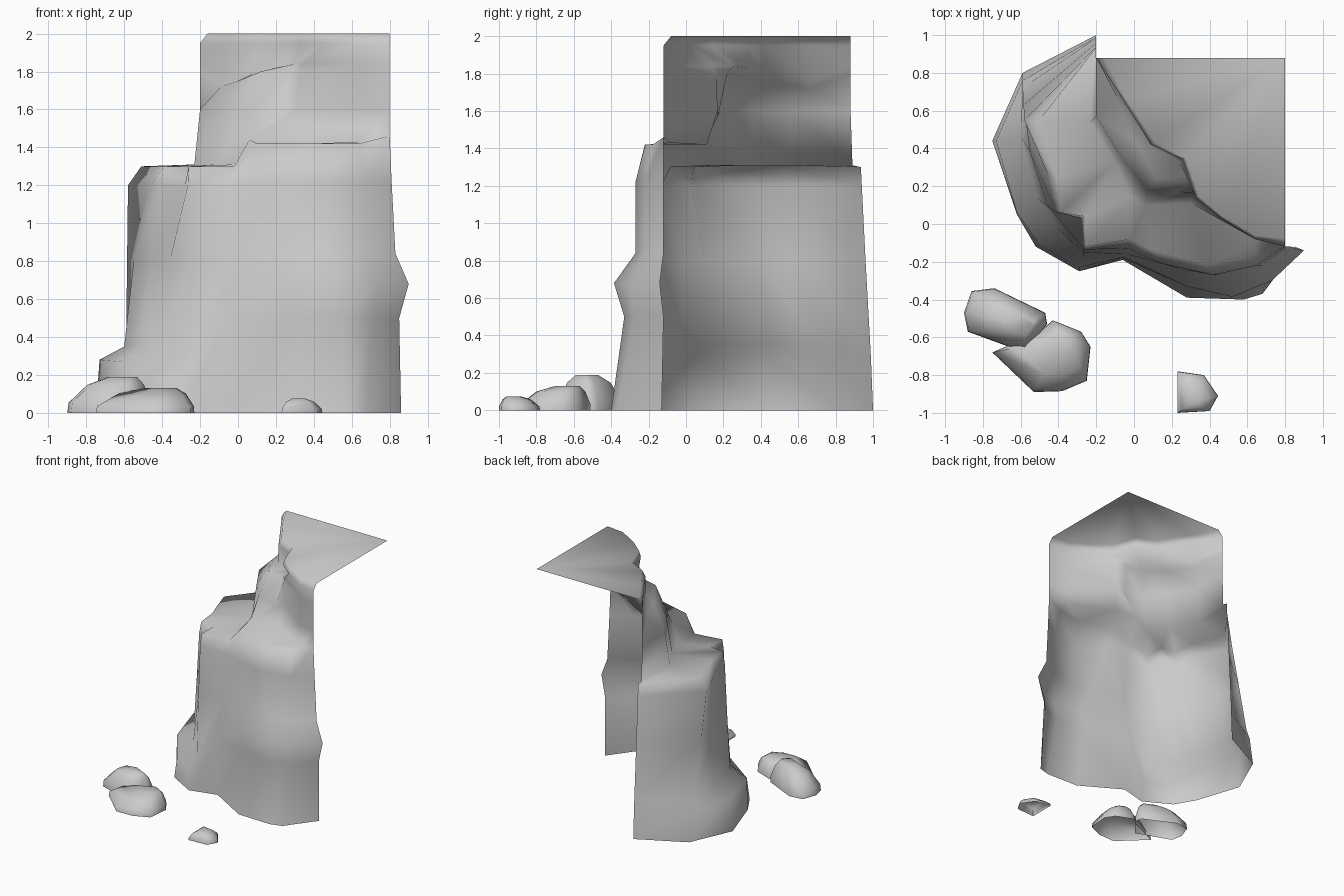
import bpy, bmesh, math

if "Cube" in bpy.data.objects:
    bpy.data.objects.remove(bpy.data.objects["Cube"])


def make(name, verts, faces, angle):
    """Mesh object with doubles welded and smooth shading."""
    mesh = bpy.data.meshes.new(name)
    mesh.from_pydata(verts, [], faces)
    bm = bmesh.new()
    bm.from_mesh(mesh)
    bmesh.ops.remove_doubles(bm, verts=bm.verts, dist=.002)
    bm.to_mesh(mesh)
    bm.free()
    ob = bpy.data.objects.new(name, mesh)
    bpy.context.collection.objects.link(ob)
    bpy.ops.object.select_all(action='DESELECT')
    ob.select_set(True)
    bpy.context.view_layer.objects.active = ob
    bpy.ops.object.shade_smooth_by_angle(angle=math.radians(angle))


def lift(rows):
    """Rows (z, points) to 3D points; a point may carry its own z."""
    return [[(p[0], p[1], p[2] if len(p) > 2 else z) for p in pts] for z, pts in rows]


def loft(rows, start=0):
    n = len(rows[0])
    verts = [p for row in rows for p in row]
    faces = [(start + i * n + j, start + i * n + j + 1,
              start + (i + 1) * n + j + 1, start + (i + 1) * n + j)
             for i in range(len(rows) - 1) for j in range(n - 1)]
    return verts, faces


def rock(name, outline, height, peak):
    """Hollow boulder: base outline drawn in towards a flattened peak."""
    n = len(outline)
    verts = [(peak[0] + (x - peak[0]) * s, peak[1] + (y - peak[1]) * s, height * t)
             for s, t in ((1, 0), (.98, .28), (.68, .78), (.34, 1)) for x, y in outline]
    faces = [(r * n + j, r * n + (j + 1) % n, (r + 1) * n + (j + 1) % n, (r + 1) * n + j)
             for r in range(3) for j in range(n)]
    faces.append(tuple(range(3 * n, 4 * n)))
    make(name, verts, faces, 80)


# Left buttress: low foot, notch cut into its front corner near the top
left = lift([
    (0, [(-.2, 1), (-.59, .8), (-.75, .44), (-.62, .05), (-.52, -.12), (-.29, -.25), (-.06, -.19)]),
    (.25, [(-.2, .99), (-.59, .76), (-.73, .44, .28), (-.62, .06, .27), (-.5, -.11, .18),
           (-.29, -.23, .16), (-.06, -.18, .5)]),
    (.35, [(-.2, .985), (-.59, .72), (-.6, .46), (-.51, .13), (-.41, -.02, .3), (-.27, -.17, .3),
           (-.055, -.175, .68)]),
    (.8, [(-.2, .96), (-.585, .63), (-.55, .38), (-.46, .1), (-.36, -.02), (-.27, -.15), (-.04, -.16)]),
    (1.2, [(-.2, .94), (-.58, .55), (-.46, .27), (-.41, .06), (-.28, .03), (-.265, -.135), (-.03, -.13)]),
    (1.3, [(-.2, .935), (-.51, .54), (-.41, .24), (-.39, .06), (-.26, .04), (-.26, -.12), (-.02, -.08)]),
])

# Right buttress: bulging band, narrow ledge; continues from the last left column
right = lift([
    (0, [(.28, -.39), (.58, -.4), (.68, -.37), (.86, -.13)]),
    (.5, [(.28, -.3), (.55, -.33), (.7, -.28), (.85, -.12)]),
    (.68, [(.28, -.33), (.52, -.385), (.73, -.3), (.9, -.14)]),
    (.84, [(.25, -.24), (.45, -.27), (.68, -.22), (.83, -.12)]),
    (1.22, [(.15, -.21), (.42, -.27), (.65, -.22), (.81, -.12)]),
    (1.42, [(.1, -.14), (.4, -.22), (.64, -.18), (.8, -.12, 1.46)]),
])

# Upper wall: stepped outcrop on its left half, straight to the plateau rim
upper = lift([
    (1.31, [(-.2, .89), (-.23, .54), (-.1, .33), (-.02, .15), (.06, .1, 1.44), (.3, .11, 1.42),
            (.64, -.08, 1.43), (.8, -.12, 1.46)]),
    (1.6, [(-.2, .88), (-.2, .57), (-.08, .37), (.07, .18), (.24, .17, 1.57), (.31, .17),
           (.64, -.08), (.8, -.12)]),
    (1.8, [(-.2, .88), (-.09, .67, 1.72), (0, .44, 1.75), (.12, .24), (.27, .22), (.325, .16),
           (.64, -.08), (.8, -.12)]),
    (1.84, [(-.2, .88), (-.06, .67, 1.76), (.08, .43, 1.79), (.24, .33, 1.83), (.3, .25), (.34, .14),
            (.64, -.08), (.8, -.12)]),
    (1.95, [(-.2, .88), (-.06, .66), (.09, .42), (.26, .34), (.33, .14), (.46, .03), (.64, -.08), (.8, -.12)]),
    (2, [(-.16, .88), (-.04, .66), (.11, .43), (.27, .35), (.34, .15), (.47, .04), (.64, -.06), (.8, -.08)]),
])

# Ledges join the buttress rims to the foot of the upper wall
foot = upper[0]
ledge = [foot[i] for i in (0, 1, 1, 2, 2, 3, 3, 4, 5, 6, 7)]
verts, faces = loft([a + b for a, b in zip(left, right)] + [ledge])
base = len(verts)
v, f = loft(upper, base)
verts += v
faces += f
# Flat plateau fanning out to the back corner
rim = len(verts) - 8
verts.append((.8, .88, 2))
faces += [(rim + j, rim + j + 1, len(verts) - 1) for j in range(7)]
make("cliff", verts, faces, 180)

# Fallen boulders
rock("boulder_long", [(-.9, -.47), (-.88, -.57), (-.58, -.68), (-.46, -.53), (-.47, -.47),
                      (-.74, -.34), (-.86, -.355)], .19, (-.57, -.54))
rock("boulder_wide", [(-.75, -.68), (-.53, -.89), (-.38, -.885), (-.25, -.83), (-.23, -.65),
                      (-.28, -.57), (-.43, -.51), (-.5, -.57)], .13, (-.37, -.6))
rock("boulder_small", [(.23, -.78), (.23, -1), (.4, -.99), (.445, -.91), (.37, -.8)],
     .075, (.31, -.94))
